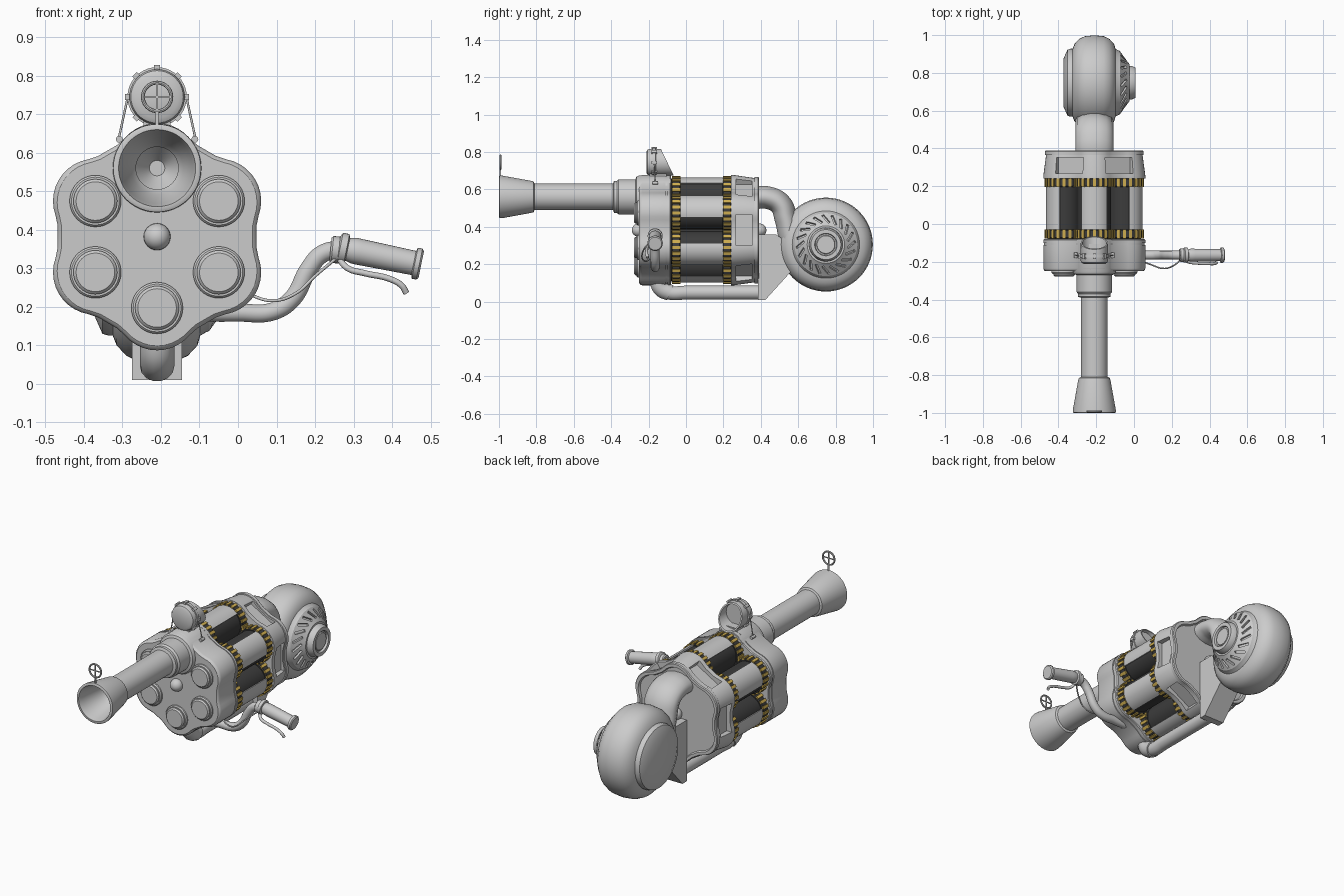
import bpy, bmesh
from math import sin, cos, pi, radians
from mathutils import Matrix, Vector

if "Cube" in bpy.data.objects:
    bpy.data.objects.remove(bpy.data.objects["Cube"])

CX, CZ = -0.21, 0.382
HEX = [radians(90 + 60 * k) for k in range(6)]
CENTRES = [(CX + .185 * cos(a), CZ + .185 * sin(a)) for a in HEX]
AX, AY = (1, 0, 0), (0, 1, 0)


def material(name, col):
    m = bpy.data.materials.new(name)
    m.diffuse_color = (*col, 1)
    m.use_nodes = True
    m.node_tree.nodes["Principled BSDF"].inputs["Base Color"].default_value = m.diffuse_color
    return m


DARK = material("dark", (.045, .045, .045))
GOLD = material("gold", (.62, .42, .08))


def finish(name, bm, mat=None):
    bmesh.ops.remove_doubles(bm, verts=bm.verts, dist=2e-4)
    bmesh.ops.recalc_face_normals(bm, faces=bm.faces)
    me = bpy.data.meshes.new(name)
    bm.to_mesh(me)
    bm.free()
    ob = bpy.data.objects.new(name, me)
    bpy.context.collection.objects.link(ob)
    if mat:
        me.materials.append(mat)
    return ob


def loft(name, rings, mat=None, closed=False):
    """Skin equal-length rings of points; cap the ends unless closed."""
    bm = bmesh.new()
    vs = [[bm.verts.new(p) for p in r] for r in rings]
    n = len(vs[0])
    pairs = list(zip(vs, vs[1:])) + ([(vs[-1], vs[0])] if closed else [])
    for a, b in pairs:
        for i in range(n):
            j = (i + 1) % n
            bm.faces.new((a[i], a[j], b[j], b[i]))
    if not closed:
        bm.faces.new(vs[0])
        bm.faces.new(vs[-1])
    return finish(name, bm, mat)


def lathe(name, pts, loc, axis=AY, n=40, mat=None, closed=False):
    """Revolve (radius, height) points round an axis through loc."""
    q = Vector(axis).to_track_quat('Z', 'Y')
    rings = [[Vector(loc) + q @ Vector((max(r, 1e-4) * cos(2 * pi * i / n), max(r, 1e-4) * sin(2 * pi * i / n), h))
              for i in range(n)] for r, h in pts]
    return loft(name, rings, mat, closed)


def tube(name, pts, r, loc=(0, 0, 0), sx=1, res=10):
    cu = bpy.data.curves.new(name, 'CURVE')
    cu.dimensions = '3D'
    cu.bevel_depth, cu.bevel_resolution, cu.resolution_u, cu.use_fill_caps = r, 5, res, True
    sp = cu.splines.new('BEZIER')
    sp.bezier_points.add(len(pts) - 1)
    for b, p in zip(sp.bezier_points, pts):
        b.co = p
        b.handle_left_type = b.handle_right_type = 'AUTO'
    ob = bpy.data.objects.new(name, cu)
    ob.location, ob.scale = loc, (sx, 1, 1)
    bpy.context.collection.objects.link(ob)
    return ob


def boxes(name, mats, mat=None):
    bm = bmesh.new()
    for m in mats:
        bmesh.ops.create_cube(bm, size=1, matrix=m)
    return finish(name, bm, mat)


def cut(ob, cutter):
    cutter.hide_render = True
    m = ob.modifiers.new("cut", 'BOOLEAN')
    m.operation, m.solver, m.object = 'DIFFERENCE', 'EXACT', cutter
    cutters.append(cutter)


cutters = []
T, R = Matrix.Translation, Matrix.Rotation


def S(x, y, z):
    return Matrix.Diagonal((x, y, z, 1))


# six-lobed outline shared by both end plates
outline = []
for a in HEX:
    for t in range(-50, 51, 10):
        b = a + radians(t)
        outline.append((.185 * cos(a) + .11 * cos(b), .185 * sin(a) + .11 * sin(b)))
    f = a + pi / 6
    for s in (-.028, 0, .028):
        outline.append((.258 * cos(f) - s * sin(f), .258 * sin(f) + s * cos(f)))


def plate(name, sections):
    return loft(name, [[(CX + s * x, y, CZ + s * z) for x, z in outline] for y, s in sections])


plate("front_plate", [(-.08, .985), (-.085, 1), (-.10, 1), (-.10, .985), (-.11, .985), (-.11, 1),
                      (-.235, 1), (-.245, .985), (-.25, .96)])
rear = plate("rear_plate", [(.24, .97), (.241, 1), (.255, 1), (.365, .945), (.366, .965), (.385, .965),
                            (.39, .95), (.39, .89), (.378, .87)])
cut(rear, boxes("panel_cutter", [T((CX, .31, CZ)) @ R(-a - pi / 6, 4, 'Y') @ T((.285, 0, 0)) @ S(.1, .085, .165)
                                 for a in HEX]))

# chambers with striped drums and toothed rings
lathe("core", [(.1, -.09), (.1, .25)], (CX, 0, CZ), mat=DARK)
for k, (a, (x, z)) in enumerate(zip(HEX, CENTRES)):
    lathe(f"chamber_{k}", [(.088, -.09), (.088, .25)], (x, 0, z), n=48, mat=DARK)
    arc = [a + radians(-45 + 7.5 * i) for i in range(13)]
    sec = [(.096 * cos(b), .096 * sin(b)) for b in arc] + [(.07 * cos(b), .07 * sin(b)) for b in reversed(arc)]
    loft(f"chamber_shell_{k}", [[(x + u, y, z + w) for u, w in sec] for y in (-.03, .2)])
    for j, y in enumerate((-.053, .22)):
        lathe(f"ring_{k}_{j}", [(.094, y - .024), (.099, y - .019), (.099, y + .019), (.094, y + .024)],
              (x, 0, z), mat=DARK)
        boxes(f"ring_teeth_{k}_{j}", [T((x, y, z)) @ R(2 * pi * i / 20, 4, 'Y') @ T((.097, 0, 0)) @ S(.014, .046, .016)
                                      for i in range(20)], GOLD)
    if k:
        lathe(f"front_knob_{k}", [(.067, -.24), (.067, -.258), (.062, -.264), (.057, -.264), (.057, -.27),
                                  (.05, -.277), (0, -.277)], (x, 0, z))
for y in (-.255, .395):
    lathe("centre_ball", [(.035 * sin(pi * i / 12), y - .035 * cos(pi * i / 12)) for i in range(13)],
          (CX, 0, CZ), n=24)

# barrel with collar and hollow flared muzzle
BZ = .56
lathe("barrel", [(0, -.08), (.115, -.08), (.115, -.25), (.108, -.265), (.094, -.27), (.094, -.36), (.086, -.37),
                 (.086, -.385), (.071, -.39), (.071, -.81), (.082, -.815), (.086, -.83), (.114, -.985),
                 (.114, -.997), (.108, -1), (.1, -1), (.092, -.97), (.068, -.85), (.055, -.83), (.055, -.5),
                 (.02, -.45), (0, -.45)], (CX, 0, BZ), n=48)


def cross_ring(name, y, z, r, t):
    lathe(name, [(r + t * cos(i * pi / 4), y + t * sin(i * pi / 4)) for i in range(8)], (CX, 0, z), closed=True)
    boxes(name + "_cross", [T((CX, y, z)) @ S(2 * r, t, t), T((CX, y, z)) @ S(t, t, 2 * r)])


# front sight on a stem
cross_ring("front_sight", -.992, .745, .037, .005)
boxes("front_sight_stem", [T((CX, -.992, .688)) @ S(.007, .008, .05)])

# rear sight: slanted hood, knurled band and straps
SZ = .745
hood = lathe("rear_sight_hood", [(0, -.212), (.055, -.212), (.068, -.205), (.072, -.195), (.072, -.10), (.064, -.10),
                                 (.06, -.15), (0, -.15)], (CX, 0, SZ))
for v in hood.data.vertices:
    if v.co.y > -.13:
        v.co.y += (SZ - v.co.z) / .075 * .036
lathe("rear_sight_band", [(.06, -.18), (.077, -.178), (.077, -.162), (.06, -.16)], (CX, 0, SZ))
boxes("rear_sight_knurls", [T((CX, -.17, SZ)) @ R(i * pi / 4, 4, 'Y') @ T((.077, 0, 0)) @ S(.012, .03, .016)
                            for i in range(8)])
boxes("rear_sight_foot", [T((CX, -.15, .675)) @ S(.07, .09, .03)])
for s in (-1, 1):
    tube("sight_strap", [(CX + s * .077, -.17, .74), (CX + s * .1, -.165, .635)], .003)
    lathe("strap_pin", [(.009, -.18), (.009, -.15)], (CX + s * .098, 0, .635), n=12)

# lower pipe and rear bracket
tube("lower_pipe", [(CX, -.15, .17), (CX, -.15, .11), (CX, -.135, .07), (CX, -.09, .048), (CX, 0, .048),
                    (CX, .4, .048)], .038)
tube("lower_elbow", [(CX, -.15, .16), (CX, -.148, .1), (CX, -.13, .068), (CX, -.085, .047)], .045)
side = [(.385, .01), (.425, .01), (.57, .17), (.57, .3), (.48, .36), (.385, .36)]
loft("rear_bracket", [[(x, y, z) for y, z in side] for x in (-.275, -.145)])

# blower housing, its outlet pipe and vent slots
WY, WZ = .748, .305
blower = lathe("blower_housing", [(0, -.372), (.13, -.372), (.175, -.352), (.18, -.335), (.18, -.325), (.205, -.315),
               (.232, -.29), (.246, -.26), (.251, -.21), (.246, -.16), (.232, -.13), (.205, -.105), (.18, -.098),
               (.172, -.085), (.168, -.075), (.108, -.032), (.1, -.025), (.09, -.025), (.088, -.01), (.08, .008),
               (.06, .008), (.057, -.004), (.05, -.004), (.047, .003), (0, .003)], (0, WY, WZ), AX, 64)
cut(blower, boxes("slot_cutter", [T((0, WY, WZ)) @ R(2 * pi * i / 20, 4, 'X') @ T((-.053, 0, .138)) @
                                  R(radians(-34), 4, 'Y') @ R(radians(35), 4, 'X') @ S(.03, .013, .06)
                                  for i in range(20)]))
tube("blower_pipe", [(0, .36, .555), (0, .44, .555), (0, .505, .52), (0, .535, .44), (0, .56, .33), (0, .6, .24)],
     .062, (CX, 0, 0), 1.62)

# side handle: arm, grip, brake lever and cable
HY = -.165
tube("handle_arm", [(-.12, HY, .185), (.0, HY, .185), (.09, HY, .188), (.14, HY, .22), (.185, HY, .3),
                    (.22, HY, .338), (.28, HY, .35)], .024)
lathe("grip", [(0, -.01), (.03, -.01), (.04, -.005), (.04, .012), (.03, .015), (.034, .03), (.034, .05), (.032, .18),
               (.032, .19), (.041, .193), (.041, .205), (.035, .21), (0, .21)],
      (.27, HY, .352), (.975, 0, -.2), 28)
lathe("lever_clamp", [(.03, -.015), (.035, -.01), (.035, .01), (.03, .015)], (.255, HY, .348), (.975, 0, -.1), 24)
tube("brake_lever", [(.262, HY - .015, .325), (.285, HY - .035, .3), (.33, HY - .042, .287), (.395, HY - .045, .272),
                     (.425, HY - .045, .255), (.437, HY - .04, .236)], .008)
tube("brake_cable", [(.02, -.19, .235), (.09, -.215, .216), (.15, -.235, .235), (.2, -.225, .28), (.26, -.18, .33)], .004)

# bake curves and modifiers, then shade
for ob in list(bpy.data.objects):
    bpy.ops.object.select_all(action='DESELECT')
    ob.select_set(True)
    bpy.context.view_layer.objects.active = ob
    if ob.type == 'CURVE' or ob.modifiers:
        bpy.ops.object.convert(target='MESH')
    bpy.ops.object.shade_smooth_by_angle(angle=radians(32))
for c in cutters:
    bpy.data.objects.remove(c)
